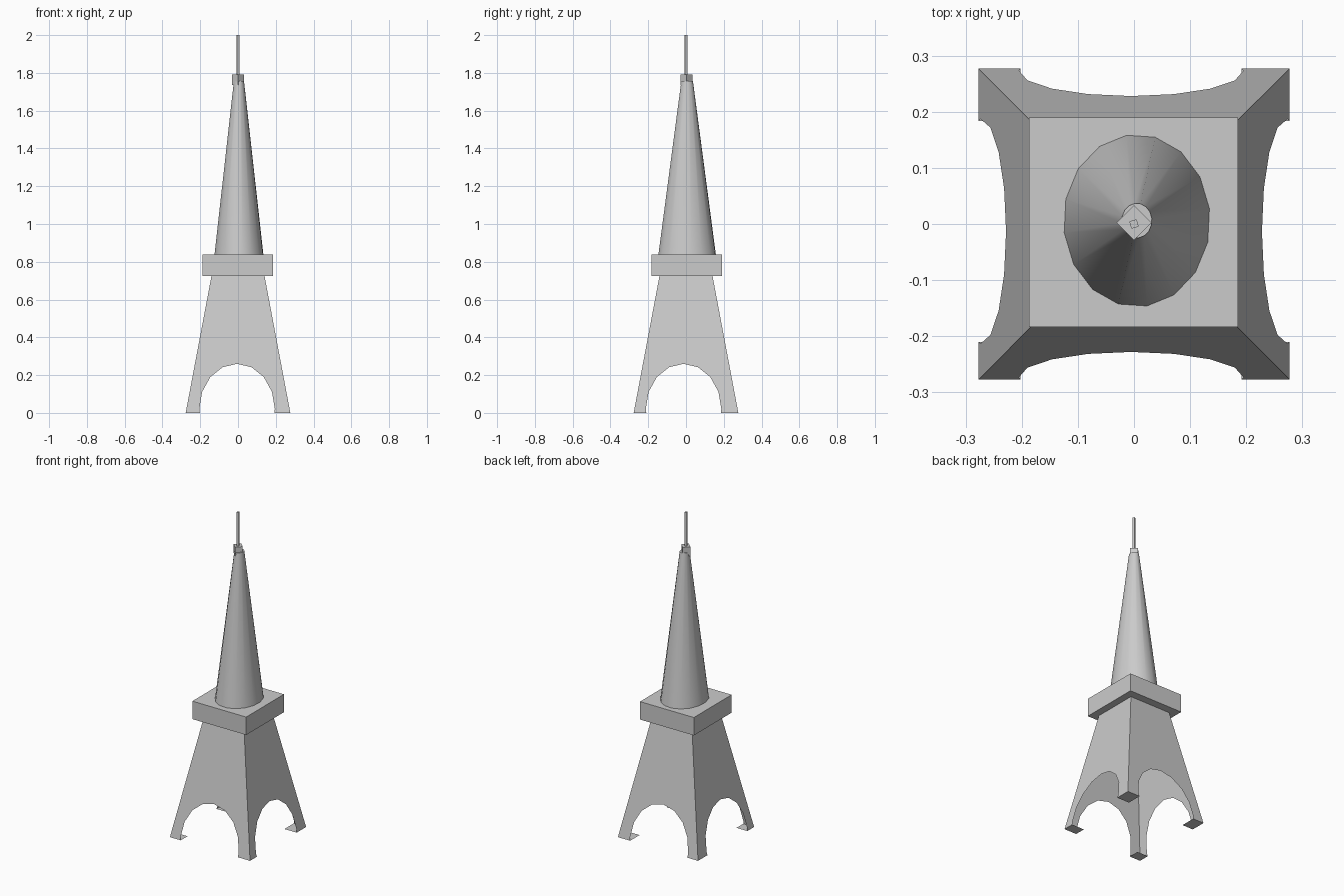
import bpy, bmesh
from math import sin, cos, pi, radians

if "Cube" in bpy.data.objects:
    bpy.data.objects.remove(bpy.data.objects["Cube"])

FOOT, WAIST, WAIST_Z = 0.277, 0.14, 0.727
ARCH_X, ARCH_Y = -0.005, -0.013      # arch centres on the front and side walls


def finish(name, bm):
    mesh = bpy.data.meshes.new(name)
    bm.to_mesh(mesh)
    bm.free()
    obj = bpy.data.objects.new(name, mesh)
    bpy.context.collection.objects.link(obj)
    return obj


def box(name, center, size, turn=0):
    bpy.ops.mesh.primitive_cube_add(size=1, location=center, rotation=(0, 0, radians(turn)))
    obj = bpy.context.object
    obj.name = name
    obj.scale = size
    return obj


# Hollow arched base: four sloping walls with open arches, closed only under the feet
bm = bmesh.new()
arch = [(0.197, 0)] + [(0.2 * cos(i * pi / 8), 0.02 + 0.24 * sin(i * pi / 8)) for i in range(9)] + [(-0.197, 0)]
for k, shift in enumerate((ARCH_X, ARCH_Y, -ARCH_X, -ARCH_Y)):
    c, s = round(cos(k * pi / 2)), round(sin(k * pi / 2))
    outline = [(FOOT, 0), (WAIST, WAIST_Z), (-WAIST, WAIST_Z), (-FOOT, 0)]
    outline += [(u + shift, z) for u, z in reversed(arch)]
    verts = []
    for u, z in outline:
        d = FOOT + (WAIST - FOOT) * z / WAIST_Z
        verts.append(bm.verts.new((u * c + d * s, u * s - d * c, z)))
    bm.faces.new(verts)
for sx in (-1, 1):
    for sy in (-1, 1):
        x0, x1 = sorted((sx * FOOT, sx * 0.197 + ARCH_X))
        y0, y1 = sorted((sy * FOOT, sy * 0.197 + ARCH_Y))
        bm.faces.new([bm.verts.new((x, y, 0)) for x, y in ((x0, y0), (x0, y1), (x1, y1), (x1, y0))])
bmesh.ops.remove_doubles(bm, verts=bm.verts, dist=0.0005)
finish("arched_base", bm)

# Square platform
box("platform", (-0.001, 0.003, 0.782), (0.372, 0.373, 0.112))

# Tapered spire with 16 oval sides
bm = bmesh.new()
rings = []
for rx, ry, z in ((0.131, 0.154, 0.835), (0.027, 0.031, 1.757)):
    angles = [radians(8 + 22.5 * i) for i in range(16)]
    rings.append([bm.verts.new((0.005 + rx * cos(a), 0.006 + ry * sin(a), z)) for a in angles])
low, high = rings
for i in range(16):
    j = (i + 1) % 16
    bm.faces.new((low[i], low[j], high[j], high[i]))
bm.faces.new(high)
spire = finish("spire", bm)
bpy.ops.object.select_all(action='DESELECT')
bpy.context.view_layer.objects.active = spire
spire.select_set(True)
bpy.ops.object.shade_smooth_by_angle(angle=radians(40))

# Cap and antenna
box("spire_cap", (0, 0.002, 1.763), (0.044, 0.044, 0.056), 45)
box("antenna", (0, 0, 1.893), (0.0135, 0.0135, 0.214), 18)
